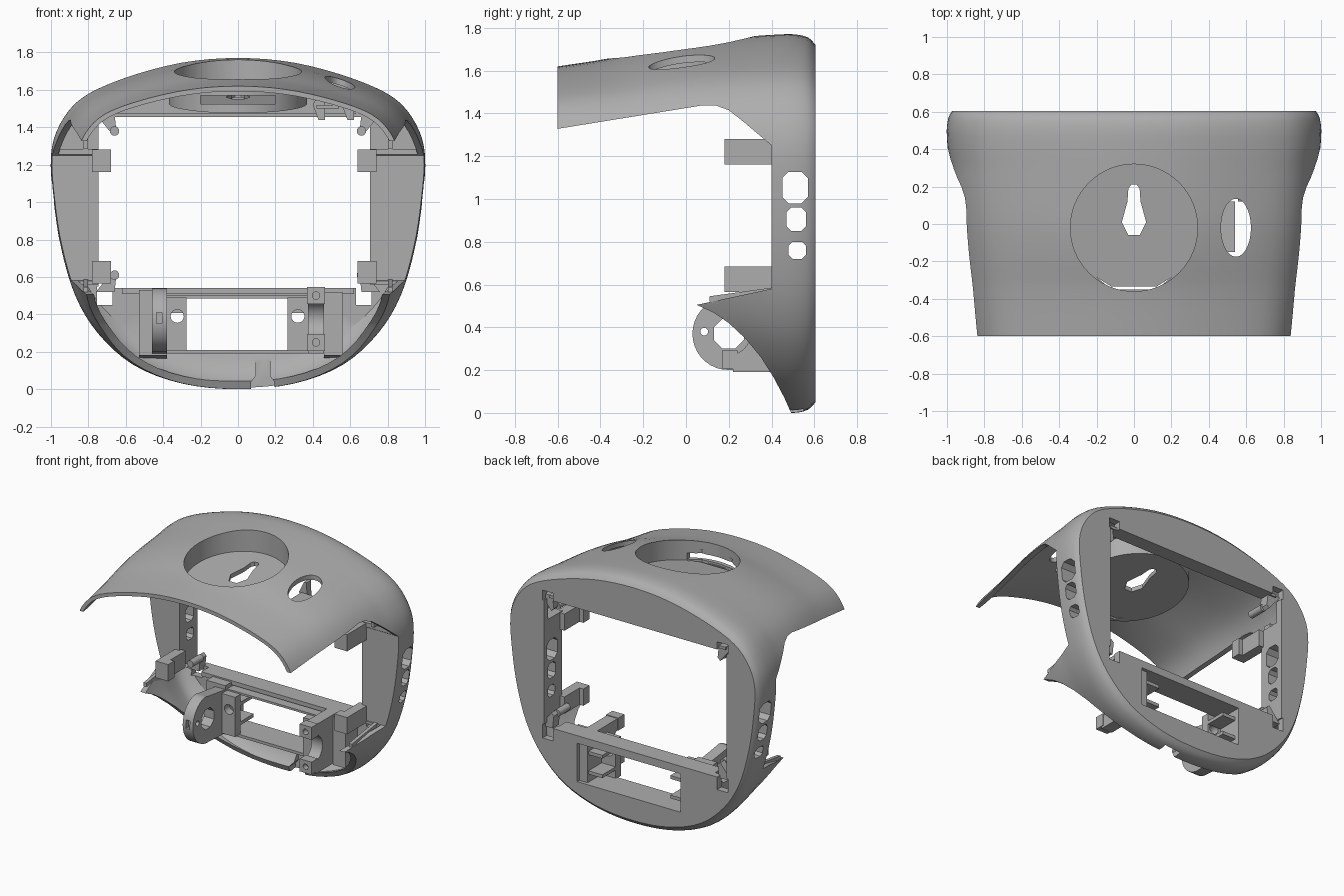
import bpy, bmesh, math
from mathutils import Vector

cube = bpy.data.objects.get("Cube")
if cube:
    bpy.data.objects.remove(cube, do_unlink=True)

grey = bpy.data.materials.new("plain_grey")
grey.use_nodes = True
grey.diffuse_color = (0.42, 0.42, 0.42, 1)
grey.node_tree.nodes["Principled BSDF"].inputs["Base Color"].default_value = (0.42, 0.42, 0.42, 1)


def loft(name, rings):
    """Closed solid through rings of equal point count."""
    bm = bmesh.new()
    loops = [[bm.verts.new(p) for p in ring] for ring in rings]
    n = len(loops[0])
    for a, b in zip(loops, loops[1:]):
        for i in range(n):
            j = (i + 1) % n
            bm.faces.new((a[i], a[j], b[j], b[i]))
    bm.faces.new(loops[0][::-1])
    bm.faces.new(loops[-1])
    bmesh.ops.recalc_face_normals(bm, faces=bm.faces)
    me = bpy.data.meshes.new(name)
    bm.to_mesh(me)
    bm.free()
    me.materials.append(grey)
    ob = bpy.data.objects.new(name, me)
    bpy.context.collection.objects.link(ob)
    return ob


def prism(name, pts, axis, lo, hi):
    """Extrude a flat outline along an axis."""
    place = {"X": lambda a, b, t: (t, a, b),
             "Y": lambda a, b, t: (a, t, b),
             "Z": lambda a, b, t: (a, b, t)}[axis]
    return loft(name, [[place(a, b, t) for a, b in pts] for t in (lo, hi)])


def box(name, x0, x1, y0, y1, z0, z1):
    return prism(name, [(x0, y0), (x1, y0), (x1, y1), (x0, y1)], "Z", z0, z1)


def oval(cx, cy, rx, ry=None, n=48):
    ry = ry or rx
    return [(cx + rx * math.cos(2 * math.pi * i / n), cy + ry * math.sin(2 * math.pi * i / n))
            for i in range(n)]


def tilted_disc(name, radius, base):
    """Upright cylinder whose floor rises towards the back."""
    pts = oval(0, -.02, radius, n=64)
    return loft(name, [[(x, y, base + .14 * y) for x, y in pts], [(x, y, 2) for x, y in pts]])


def chamfered(x0, x1, z0, z1, c):
    return [(x0 + c, z0), (x1 - c, z0), (x1, z0 + c), (x1, z1 - c),
            (x1 - c, z1), (x0 + c, z1), (x0, z1 - c), (x0, z0 + c)]


def cut(target, *cutters):
    for c in cutters:
        m = target.modifiers.new("cut", "BOOLEAN")
        m.operation, m.solver, m.object = "DIFFERENCE", "EXACT", c
        bpy.context.view_layer.objects.active = target
        bpy.ops.object.modifier_apply(modifier=m.name)
        bpy.data.objects.remove(c, do_unlink=True)


def spline(pts, steps, closed):
    """Catmull-Rom through the given points."""
    n, out = len(pts), []
    pick = (lambda i: Vector(pts[i % n])) if closed else (lambda i: Vector(pts[min(max(i, 0), n - 1)]))
    for i in range(n if closed else n - 1):
        p, a, b, q = (pick(i + k) for k in (-1, 0, 1, 2))
        for s in range(steps):
            t = s / steps
            out.append(a + (b - p) * (t / 2) + (2 * p - 5 * a + 4 * b - q) * (t * t / 2)
                       + (3 * a - p - 3 * b + q) * (t ** 3 / 2))
    if not closed:
        out.append(pick(n - 1))
    return out


# Shell outline and its changing width, top and bottom along the depth
MID = 1.25
half = [(0, 1.77), (.3, 1.745), (.6, 1.665), (.83, 1.56), (.95, 1.42), (1, 1.25), (.985, 1),
        (.945, .75), (.87, .5), (.75, .3), (.56, .13), (.3, .03), (0, 0)]
outline = spline(half + [(-x, z) for x, z in half[-2:0:-1]], 4, True)
stations = spline([(-.6, .857, 1.62, .15), (-.36, .895, 1.657, .13), (-.18, .925, 1.703, .12),
                   (0, .952, 1.735, .1), (.2, .972, 1.752, .06), (.3, .98, 1.76, .04),
                   (.4, .994, 1.767, .015), (.5, 1, 1.77, 0), (.57, .99, 1.755, .015),
                   (.605, .97, 1.72, .05)], 3, False)


def section(y, w, top, bot):
    return [(x * w, y, MID + (z - MID) * ((top - MID) / .52 if z > MID else (MID - bot) / MID))
            for x, z in outline]


shell = loft("shell", [section(*s) for s in stations])

# Hollow follows the shell, with a rounded rise where the tray meets the back
wall = .033
inner = [(y, w - wall, top - wall, bot + wall + 12 * max(0, y - .45) ** 2)
         for y, w, top, bot in stations if y < .54]
inner[0] = (-.7, *inner[0][1:])
inner.append((.555, inner[-1][1] - .01, inner[-1][2], .17))
hollow = loft("hollow", [section(*s) for s in inner])

# Solid side pillars and the dish wall stay in the hollow
cut(hollow,
    box("pillar", .70, 1.1, .395, .7, .56, 1.285),
    box("pillar", -1.1, -.74, .395, .7, .56, 1.285),
    tilted_disc("dish_wall", .37, 1.53))
cut(shell, hollow)

# Side profile: open front between the hood and the lower wings
cut(shell, prism("side_profile", [
    (-1, 1.265), (-.6, 1.328), (.08, 1.438), (.14, 1.437), (.2, 1.415), (.27, 1.36), (.4, 1.25),
    (.4, .58), (.05, .505), (.13, .468), (.2, .42), (.28, .345), (.35, .26), (.41, .165),
    (.46, .07), (.5, -.02), (.5, -.2), (-1, -.2)], "X", -1.5, 1.5))

# Round dish with a keyhole and a clipped front edge
cut(shell,
    tilted_disc("dish", .34, 1.56),
    prism("keyhole", [(-.03, -.06), (.03, -.06), (.065, .01), (.035, .12), (.03, .19), (.015, .21),
                      (-.015, .21), (-.03, .19), (-.035, .12), (-.065, .01)], "Z", 1.3, 1.8),
    prism("dish_slot", [(-.2, -.285), (-.12, -.35), (.12, -.35), (.2, -.285), (.12, -.335),
                        (-.12, -.335)], "Z", 1.3, 1.6),
    box("dish_window", -.2, .2, -.45, -.27, 1.525, 1.57),
    prism("oval_hole", oval(.545, -.02, .08, .155), "Z", 1.4, 2))

# Back plate openings, corner notches and the cable notch
cut(shell,
    box("main_opening", -.745, .705, .3, .8, .54, 1.455),
    box("lower_opening", -.38, .44, .45, .8, .21, .485),
    prism("cable_notch", [(.07, -.2), (.195, -.2), (.195, .04), (.17, .07), (.17, .14), (.195, .2),
                          (.07, .2), (.095, .14), (.095, .07), (.07, .04)], "Y", .3, .55))
for x0, x1 in ((.63, .715), (-.755, -.67)):
    for z0, z1 in ((.45, .55), (1.44, 1.51)):
        cut(shell, box("corner_notch", x0, x1, .5, .8, z0, z1))

# Vent holes through both side pillars
for y0, y1, z0, z1, c in ((.45, .57, .98, 1.127, .03), (.47, .56, .85, .96, .022), (.48, .56, .72, .80, .018)):
    cut(shell, prism("vent", chamfered(y0, y1, z0, z1, c), "X", -1.5, 1.5))

# Clips on the inner edges of the pillars
for side, x in (("left", .69), ("right", -.73)):
    s = 1 if x > 0 else -1
    for level, z in (("upper", 1.16), ("lower", .565)):
        box(f"{side}_{level}_clip", x - .02, x + .02, .18, .42, z, z + .12)
        box(f"{side}_{level}_clip_head", x - .05, x + .05, .18, .25, z, z + .12)
        box(f"{side}_{level}_clip_foot", x + .01 * s, x + .05 * s, .25, .42, z, z + .12)
    box(f"{side}_upper_tab", s * .815 - .012, s * .815 + .012, .36, .42, 1.285, 1.36)
    prism(f"{side}_lower_tab", [(.11, .52), (.11, .545), (.42, .588), (.42, .5), (.2, .5)], "X",
          s * .815 - .012, s * .815 + .012)
    for level, z, d in (("upper", 1.38, 1), ("lower", .61, -1)):
        prism(f"{side}_{level}_peg", oval(s * .66, z, .025, n=16), "Y", .40, .52)
        prism(f"{side}_{level}_peg_arm", [(s * .65, z), (s * .67, z + d * -.02), (s * .76, z + d * .09),
                                          (s * .66, z + d * .09)], "Y", .5, .57)

# Ledges along the main opening
box("lower_ledge", -.62, .62, .47, .58, .51, .54)
box("upper_ledge", -.72, .68, .5, .58, 1.455, 1.475)

# Disc bracket on the right with a shaped bore
disc = [(.42, .19), (.42, .5), (.2, .53)]
disc += [(.2 + .17 * math.cos(a), .37 + .17 * math.sin(a))
         for a in (math.radians(100 + 10 * i) for i in range(17))]
bracket = prism("disc_bracket", disc, "X", -.46, -.38)
cut(bracket,
    prism("bore", chamfered(.13, .27, .3, .44, .04), "X", -.6, -.3),
    prism("pin_hole", oval(.085, .38, .018, n=20), "X", -.6, -.3),
    box("front_slot", -.435, -.405, 0, .06, .35, .41))
prism("disc_bracket_base", [(.4, .18), (.56, .16), (.56, .53), (.4, .53)], "X", -.53, -.38)

# Clamp bracket on the left with a round saddle
clamp = box("clamp_bracket", .375, .46, .22, .58, .19, .54)
cut(clamp, prism("saddle", oval(.2, .37, .1, n=32), "X", .3, .6))
for z in (.25, .5):
    boss = box("clamp_boss", .37, .465, .17, .24, z - .045, z + .045)
    cut(boss, prism("boss_hole", oval(.417, z, .02, n=16), "Y", .1, .21))
prism("clamp_base", [(.42, .18), (.56, .16), (.56, .52), (.42, .52)], "X", .46, .56)

# Screw plates, slats and frame strips around the lower opening
for side, x0, x1, hx in (("right", -.385, -.275, -.325), ("left", .265, .38, .32)):
    plate = box(f"{side}_screw_plate", x0, x1, .36, .42, .205, .49)
    cut(plate, prism("screw_hole", oval(hx, .39, .035, n=24), "Y", .3, .5))
    for z in (.28, .42):
        box(f"{side}_slat", x0, x1, .42, .57, z - .012, z + .012)
box("lower_frame", -.385, .44, .4, .58, .19, .21)
box("upper_frame", -.385, .44, .42, .58, .485, .5)

# Small catches beneath the hood
box("catch_shelf", .42, .54, -.15, .12, 1.5, 1.52)
for x in (.43, .585):
    prism("hood_catch", [(x - .03, 1.52), (x + .01, 1.6), (x + .03, 1.6), (x + .035, 1.44), (x, 1.44)],
          "Y", .12, .17)

# Smooth rounded surfaces, keep edges crisp
bpy.ops.object.select_all(action="DESELECT")
for ob in bpy.context.collection.objects:
    if ob.type == "MESH" and ob.data.materials and ob.data.materials[0] == grey:
        ob.select_set(True)
bpy.context.view_layer.objects.active = shell
bpy.ops.object.shade_smooth_by_angle(angle=math.radians(30))
